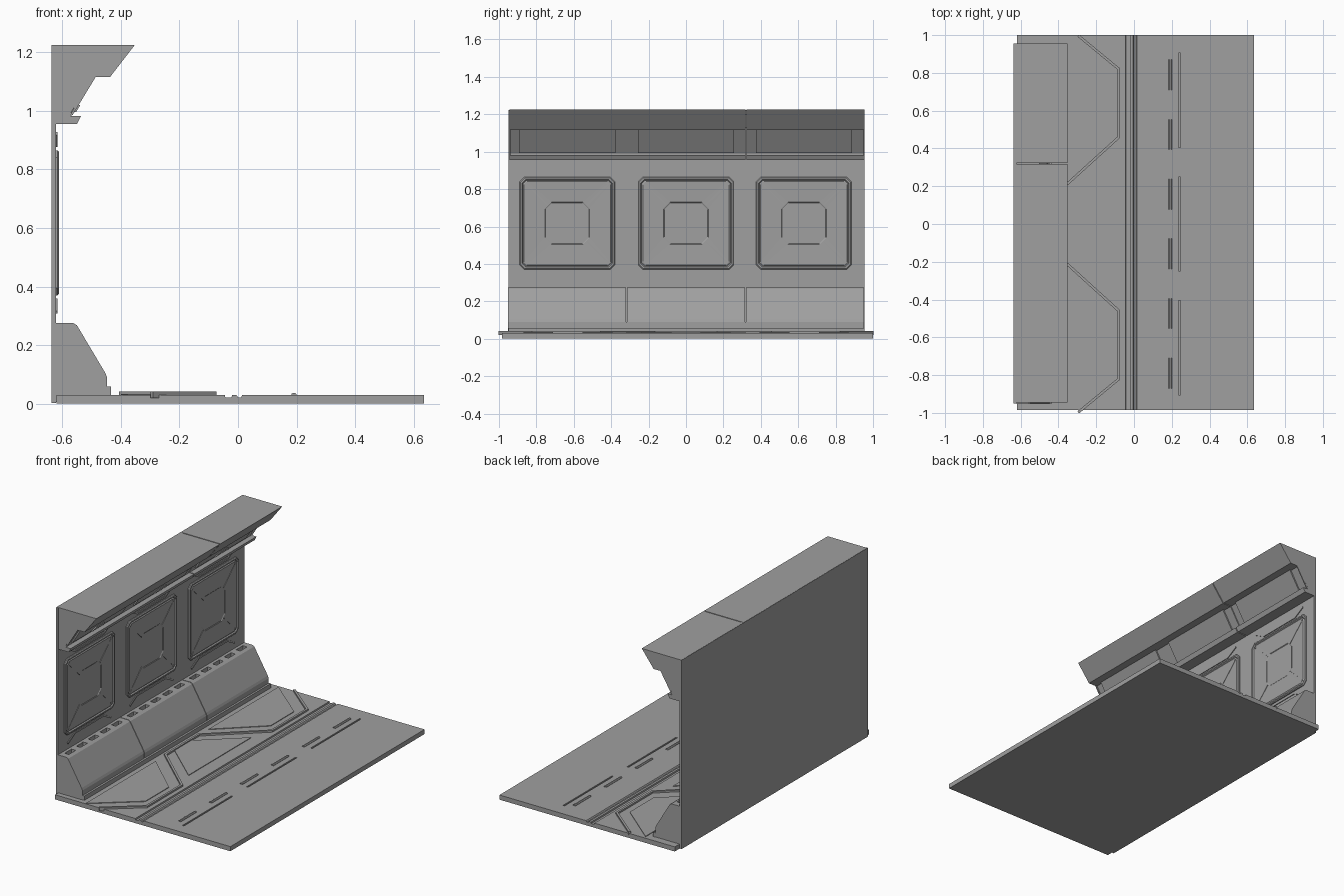
import bpy, bmesh
from mathutils import Vector

cube = bpy.data.objects.get("Cube")
if cube:
    bpy.data.objects.remove(cube, do_unlink=True)

grey = bpy.data.materials.new("mid grey")
grey.use_nodes = True
COLOR = (0.35, 0.35, 0.35, 1)
grey.diffuse_color = COLOR
grey.node_tree.nodes["Principled BSDF"].inputs["Base Color"].default_value = COLOR


def loft(name, rings, cap_start=True):
    """Bridge matching rings of 3D points and cap the ends."""
    bm = bmesh.new()
    loops = [[bm.verts.new(p) for p in ring] for ring in rings]
    n = len(loops[0])
    for a, b in zip(loops, loops[1:]):
        for i in range(n):
            j = (i + 1) % n
            bm.faces.new((a[i], a[j], b[j], b[i]))
    if cap_start:
        bm.faces.new(loops[0][::-1])
    bm.faces.new(loops[-1])
    bmesh.ops.recalc_face_normals(bm, faces=bm.faces)
    mesh = bpy.data.meshes.new(name)
    bm.to_mesh(mesh)
    bm.free()
    mesh.materials.append(grey)
    obj = bpy.data.objects.new(name, mesh)
    bpy.context.collection.objects.link(obj)
    return obj


def prism(name, pts, axis, lo, hi):
    """Extrude a 2D outline along an axis; the outline uses the other two."""
    def place(p, t):
        c = list(p)
        c.insert("xyz".index(axis), t)
        return c
    return loft(name, [[place(p, t) for p in pts] for t in (lo, hi)])


def box(name, x, y, z):
    return prism(name, [(x[0], y[0]), (x[1], y[0]), (x[1], y[1]), (x[0], y[1])],
                 "z", *z)


def ribbon(path, width):
    """Outline of a mitred band of constant width along a 2D path."""
    pts = [Vector(p) for p in path]
    left, right = [], []
    for i, p in enumerate(pts):
        d0 = (p - pts[max(i - 1, 0)]).normalized()
        d1 = (pts[min(i + 1, len(pts) - 1)] - p).normalized()
        d0, d1 = (d0 if i else d1), (d1 if i < len(pts) - 1 else d0)
        n0, n1 = Vector((-d0.y, d0.x)), Vector((-d1.y, d1.x))
        m = (n0 + n1) / (1 + n0.dot(n1)) * width / 2
        left.append(p + m)
        right.append(p - m)
    return [tuple(p) for p in left + right[::-1]]


def cut(target, cutter):
    cutter.hide_render = True
    cutter.hide_viewport = True
    cutter.hide_set(True)
    mod = target.modifiers.new("cut", "BOOLEAN")
    mod.operation = "DIFFERENCE"
    mod.solver = "EXACT"
    mod.object = cutter


# Floor slab with two long grooves
TOP = 0.03
floor = prism("floor", [(-0.62, 0), (0.635, 0), (0.635, TOP), (0.015, TOP),
                        (0.01, 0.022), (0, 0.022), (-0.005, TOP), (-0.02, TOP),
                        (-0.022, 0.021), (-0.043, 0.021), (-0.045, TOP),
                        (-0.62, TOP)], "y", -0.985, 1)

# Lane slots sunk into the floor, and raised lane bars
for c in (-0.655, 0, 0.655):
    cut(floor, box("lane_slot_cutter", (0.236, 0.247), (c - 0.25, c + 0.25), (0.022, 0.05)))
for i in range(6):
    c = -0.79 + i * 0.316
    prism("lane_bar", [(0.182, TOP - 0.004), (0.2, TOP - 0.004), (0.2, TOP + 0.003),
                       (0.195, 0.037), (0.187, 0.037), (0.182, TOP + 0.003)],
          "y", c - 0.08, c + 0.08)

# Zigzag floor trim and low floor plates
half = [(-0.4, 0.17), (-0.08, 0.46), (-0.08, 0.82), (-0.295, 0.997)]
path = [(x, -y) for x, y in half[::-1]] + half
prism("floor_trim", ribbon(path, 0.014), "z", 0.02, 0.041)
plate = [(-0.4, 0.27), (-0.13, 0.52), (-0.13, 0.76), (-0.4, 0.985)]
for s in (-1, 1):
    prism("side_floor_plate", [(x, y * s) for x, y in plate], "z", 0.025, 0.034)
prism("middle_floor_plate", [(-0.4, 0.08), (-0.13, 0.32), (-0.13, -0.32), (-0.4, -0.08)],
      "z", 0.025, 0.034)

# Back wall
BACK, FACE = -0.637, -0.622
box("back_wall", (BACK, FACE), (-0.95, 0.955), (0.003, 1.224))

# Sloped bench in three sections with vent slots along the top
bench_outline = [(FACE, 0.005), (FACE, 0.275), (-0.562, 0.275), (-0.55, 0.268),
                 (-0.453, 0.105), (-0.447, 0.09), (-0.447, 0.005)]
for c in (-0.636, 0, 0.636):
    bench = prism("bench_section", bench_outline, "y", c - 0.316, c + 0.316)
    for k in range(-2, 3):
        y = c + k * 0.12
        cut(bench, box("vent_cutter", (-0.603, -0.573), (y - 0.035, y + 0.035), (0.25, 0.3)))
box("bench_core", (FACE, -0.455), (-0.94, 0.94), (0.01, 0.09))
box("bench_kick_strip", (-0.45, -0.434), (-0.95, 0.955), (0.02, 0.058))


# Framed wall panels
def panel_ring(c, inset, chamfer, x):
    w, h = 0.255 - inset, 0.2475 - inset
    k = chamfer
    corners = [(w, h - k), (w - k, h), (k - w, h), (-w, h - k),
               (-w, k - h), (k - w, -h), (w - k, -h), (w, k - h)]
    return [(x, c + y, 0.6175 + z) for y, z in corners]


CENTRES = (-0.635, 0, 0.63)
for c in CENTRES:
    loft("wall_panel", [panel_ring(c, 0, 0.025, FACE - 0.005),
                        panel_ring(c, 0, 0.025, -0.616),
                        panel_ring(c, 0.005, 0.023, -0.611),
                        panel_ring(c, 0.013, 0.02, -0.611),
                        panel_ring(c, 0.018, 0.018, -0.618),
                        panel_ring(c, 0.024, 0.015, -0.614),
                        panel_ring(c, 0.135, 0.035, -0.617),
                        panel_ring(c, 0.139, 0.034, -0.62)])
    # Ridges from the corners, screws, and trim above and below
    for sy in (-1, 1):
        for sz in (-1, 1):
            line = [(c + sy * 0.215, 0.6175 + sz * 0.205), (c + sy * 0.105, 0.6175 + sz * 0.098)]
            prism("panel_ridge", ribbon(line, 0.006), "x", -0.62, -0.6135)
            bpy.ops.mesh.primitive_cylinder_add(
                vertices=10, radius=0.007, depth=0.008, rotation=(0, 1.5708, 0),
                location=(-0.615, c + sy * 0.218, 0.6175 + sz * 0.211))
            screw = bpy.context.object
            screw.name = "panel_screw"
            screw.data.materials.append(grey)
    for s in (-1, 1):
        line = [(c + y, 0.6175 + s * z) for y, z in
                ((-0.22, 0.305), (-0.145, 0.264), (0.145, 0.264), (0.22, 0.305))]
        prism("wall_trim", ribbon(line, 0.011), "x", FACE - 0.003, -0.617)

# Overhanging canopy in two sections
canopy_outline = [(-0.636, 0.955), (-0.55, 0.955), (-0.536, 0.982), (-0.572, 0.982),
                  (-0.572, 0.99), (-0.497, 1.115), (-0.437, 1.115), (-0.352, 1.225),
                  (-0.636, 1.225)]
for lo, hi in ((-0.945, 0.317), (0.323, 0.955)):
    prism("canopy", canopy_outline, "y", lo, hi)
box("canopy_core", (-0.63, -0.5), (-0.9, 0.9), (1.13, 1.2))

# Plates on the canopy slope, each with a small notched tab
for c in CENTRES:
    prism("canopy_plate", [(-0.575, 0.992), (-0.561, 0.992), (-0.486, 1.115), (-0.5, 1.118)],
          "y", c - 0.257, c + 0.257)
    tab = [(-0.07, 0.996), (-0.04, 1.02), (0.04, 1.02), (0.07, 0.996)]
    loft("canopy_tab", [[(-0.561 + (z - 0.992) * 0.61 + d, c + y, z) for y, z in tab]
                        for d in (-0.004, 0.006)])
# End plates closing the slope profile
for y in (-0.945, 0.949):
    prism("canopy_end", [(-0.575, 0.982), (-0.565, 0.985), (-0.486, 1.115), (-0.5, 1.118)],
          "y", y, y + 0.006)
